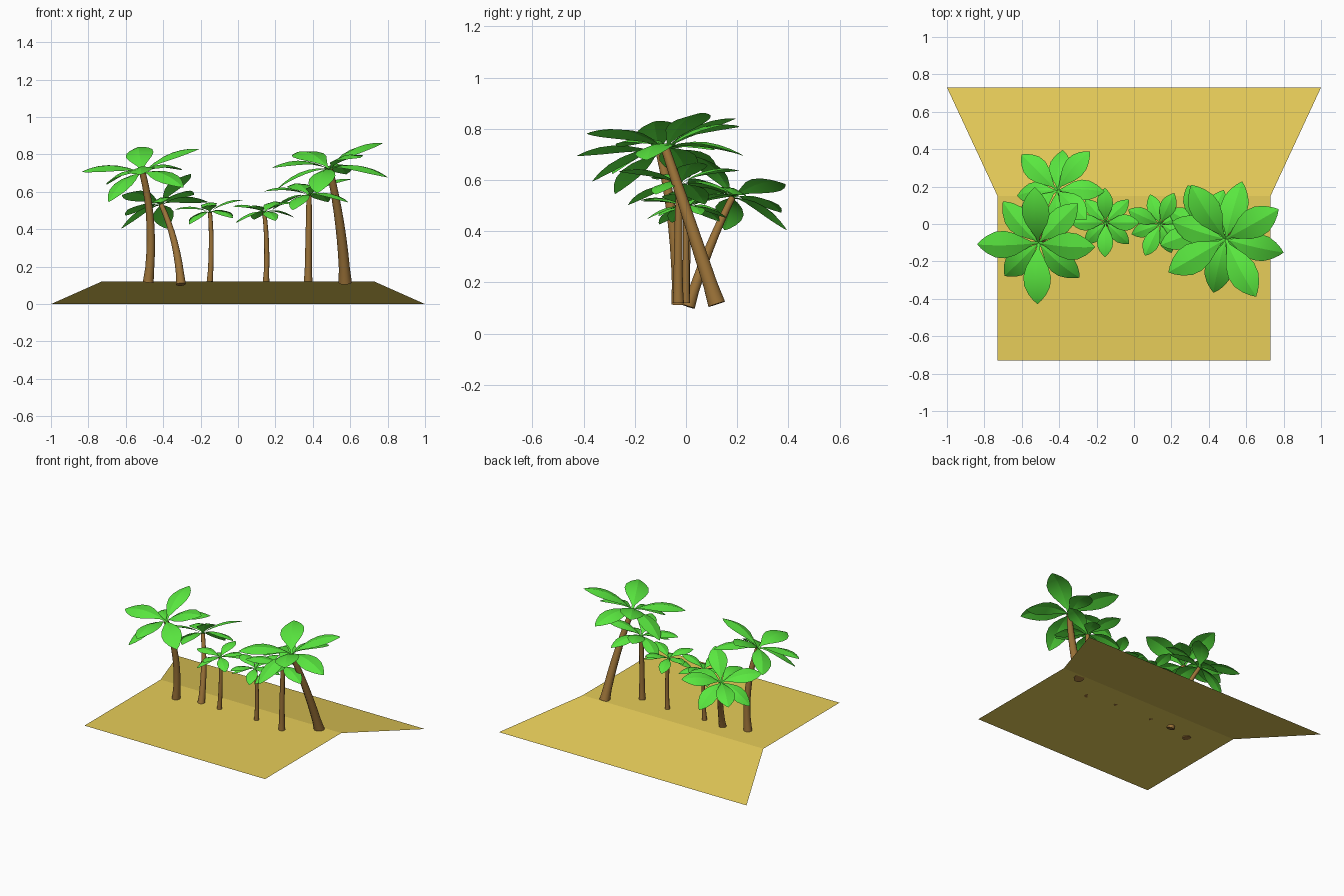
import bpy, math
from mathutils import Vector

if "Cube" in bpy.data.objects:
    bpy.data.objects.remove(bpy.data.objects["Cube"])


def material(name, col):
    m = bpy.data.materials.new(name)
    m.diffuse_color = (*col, 1)
    m.use_nodes = True
    m.node_tree.nodes["Principled BSDF"].inputs["Base Color"].default_value = m.diffuse_color
    return m


SAND = material("sand", (0.80, 0.61, 0.10))
BARK = material("bark", (0.33, 0.17, 0.04))
LEAF = material("leaf", (0.10, 0.80, 0.05))


def make(name, verts, faces, mat, angle=None):
    me = bpy.data.meshes.new(name)
    me.from_pydata(verts, [], faces)
    me.materials.append(mat)
    ob = bpy.data.objects.new(name, me)
    bpy.context.collection.objects.link(ob)
    if angle:
        bpy.ops.object.select_all(action='DESELECT')
        ob.select_set(True)
        bpy.context.view_layer.objects.active = ob
        bpy.ops.object.shade_smooth_by_angle(angle=math.radians(angle))
    return ob


# trunk: tapered tube swept along a gently bent path, flared at the foot
def trunk(name, base, bend, top, r0, r1, sides=10, rings=9):
    base, bend, top = Vector(base), Vector(bend), Vector(top)
    ctrl = bend * 2 - (base + top) / 2
    verts, faces = [], []
    for i in range(rings):
        t = i / (rings - 1)
        p = base * (1 - t) ** 2 + ctrl * 2 * t * (1 - t) + top * t * t
        d = ((ctrl - base) * (1 - t) + (top - ctrl) * t).normalized()
        q = Vector((0, 0, 1)).rotation_difference(d)
        r = r0 + (r1 - r0) * t
        if i == 0:
            r *= 1.15
        for k in range(sides):
            a = 2 * math.pi * k / sides
            verts.append(p + q @ Vector((r * math.cos(a), r * math.sin(a), 0)))
    for i in range(rings - 1):
        for k in range(sides):
            a, b = i * sides + k, i * sides + (k + 1) % sides
            faces.append((a, b, b + sides, a + sides))
    faces.append(tuple(reversed(range(sides))))
    faces.append(tuple(range((rings - 1) * sides, rings * sides)))
    make(name, verts, faces, BARK, 40)


# crown: eight broad creased leaves, alternately raised and drooping
STATIONS = [(0, .02), (.1, .03), (.22, .10), (.38, .19), (.54, .235),
            (.70, .22), (.84, .15), (.94, .07), (1, .004)]


def crown(name, centre, length, yaw, slope):
    q = Vector((0, 0, 1)).rotation_difference(Vector((-slope[0], -slope[1], 1)))
    verts, faces = [], []
    for n in range(8):
        a = math.radians(yaw + 45 * n)
        high = n % 2 == 0
        L = length * (1.0 if high else 0.9)
        rise, drop = (.72, .50) if high else (.30, .55)
        out = Vector((math.cos(a), math.sin(a), 0))
        side = Vector((-out.y, out.x, 0))
        start = len(verts)
        for t, w in STATIONS:
            z = rise * t - drop * t * t
            for s in (-1, 0, 1):
                p = out * t + side * (s * w) + Vector((0, 0, z - abs(s) * w * .22))
                verts.append(Vector(centre) + q @ (p * L))
        for i in range(len(STATIONS) - 1):
            for j in (0, 1):
                b = start + i * 3 + j
                faces.append((b, b + 3, b + 4, b + 1))
    make(name, verts, faces, LEAF, 18)


# ground: flat sheet with a flared slope dropping at the back
make("sand_ground",
     [(-.73, -.73, .12), (.73, -.73, .12), (.73, .15, .12), (-.73, .15, .12),
      (1, .73, 0), (-1, .73, 0)],
     [(0, 1, 2, 3), (3, 2, 4, 5)], SAND)

# base, bend, top, foot radius, top radius, leaf length, yaw, crown slope
TREES = [
    ((-.48, -.03, .115), (-.468, -.05, .42), (-.51, -.10, .70), .025, .017, .32, 0, (.20, .24)),
    ((-.305, .01, .105), (-.34, .09, .33), (-.41, .18, .53), .023, .013, .27, 45, (.32, -.32)),
    ((-.15, 0, .12), (-.143, .005, .32), (-.15, .01, .49), .015, .011, .185, 0, (.14, .05)),
    ((.15, 0, .12), (.153, 0, .32), (.14, 0, .49), .015, .011, .185, 65, (.08, .05)),
    ((.375, -.03, .12), (.378, -.03, .36), (.38, -.025, .58), .02, .014, .25, 20, (.12, .05)),
    ((.573, .12, .115), (.545, .02, .42), (.49, -.08, .72), .031, .018, .345, 30, (.15, .13)),
]
for i, (base, bend, top, r0, r1, length, yaw, slope) in enumerate(TREES, 1):
    trunk(f"palm_trunk_{i}", base, bend, top, r0, r1)
    crown(f"palm_leaves_{i}", top, length, yaw, slope)
